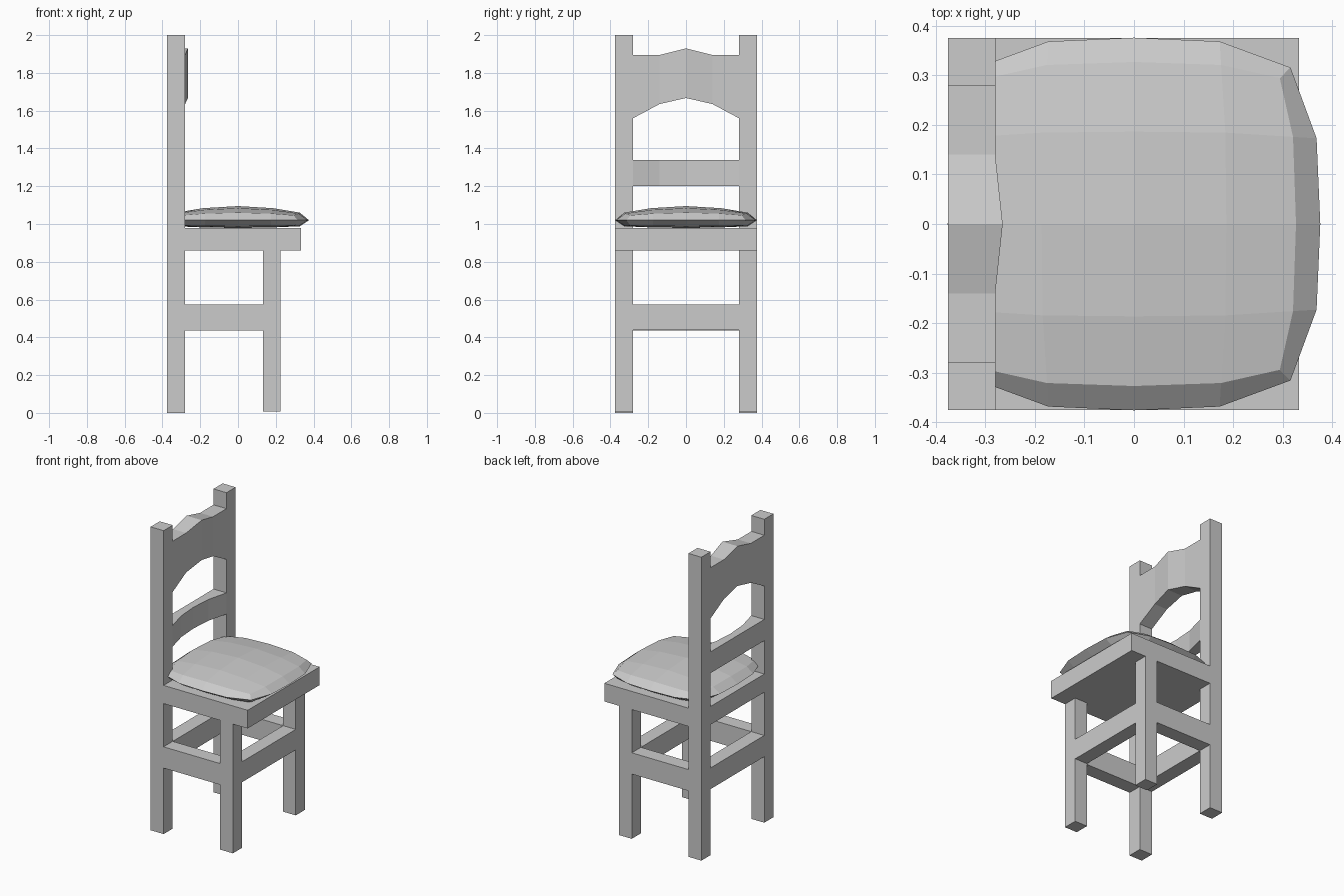
import bpy, bmesh

if "Cube" in bpy.data.objects:
    bpy.data.objects.remove(bpy.data.objects["Cube"], do_unlink=True)

grey = bpy.data.materials.new("plain grey")
grey.use_nodes = True
GREY = (0.6, 0.6, 0.6, 1)
grey.diffuse_color = GREY
grey.node_tree.nodes["Principled BSDF"].inputs["Base Color"].default_value = GREY


def finish(name, bm):
    bmesh.ops.recalc_face_normals(bm, faces=bm.faces)
    mesh = bpy.data.meshes.new(name)
    bm.to_mesh(mesh)
    bm.free()
    mesh.materials.append(grey)
    obj = bpy.data.objects.new(name, mesh)
    bpy.context.collection.objects.link(obj)
    return obj


def box(name, x, y, z):
    bm = bmesh.new()
    bmesh.ops.create_cube(bm, size=1)
    for v in bm.verts:
        v.co = [(r[0] + r[1]) / 2 + c * (r[1] - r[0]) for r, c in zip((x, y, z), v.co)]
    return finish(name, bm)


def back_slat(name, back, sections):
    """Crosswise slat lofted through (y, front x, bottom z, top z) sections."""
    bm = bmesh.new()
    loops = []
    for y, front, low, high in sections:
        corners = ((back, low), (front, low), (front, high), (back, high))
        loops.append([bm.verts.new((x, y, z)) for x, z in corners])
    for a, b in zip(loops, loops[1:]):
        for i in range(4):
            j = (i + 1) % 4
            bm.faces.new((a[i], a[j], b[j], b[i]))
    bm.faces.new(loops[0])
    bm.faces.new(loops[-1])
    return finish(name, bm)


def mirrored(half):
    """Complete a half list of sections that ends at the centre."""
    return half + [(-s[0], *s[1:]) for s in reversed(half[:-1])]


BACK, POST, SIDE, INNER = -0.375, -0.28, 0.375, 0.28
LEG = (0.133, 0.225)

# Posts, legs and side stretchers
for side, s in (("right", -1), ("left", 1)):
    y = sorted((s * INNER, s * SIDE))
    box(f"{side}_back_post", (BACK, POST), y, (0, 2))
    box(f"{side}_front_leg", LEG, y, (0.008, 0.86))
    box(f"{side}_stretcher", (POST, LEG[0]), y, (0.435, 0.575))

# Cross stretchers and seat
box("front_stretcher", LEG, (-INNER, INNER), (0.44, 0.575))
box("back_stretcher", (BACK, POST), (-INNER, INNER), (0.435, 0.575))
box("seat", (BACK, 0.333), (-SIDE, SIDE), (0.86, 0.98))

# Back slats
back_slat("top_slat", BACK, mirrored([
    (-INNER, POST, 1.56, 1.895), (-0.14, POST, 1.635, 1.895), (0, -0.265, 1.667, 1.93)]))
back_slat("middle_slat", BACK, mirrored([
    (-INNER, POST, 1.2, 1.34), (-0.14, -0.315, 1.2, 1.34), (0, -0.325, 1.2, 1.34)]))

# Cushion: domed top, flatter underside, wider seam between them
STEPS = (-1, -0.57, 0, 0.57, 1)


def outline(u, v, radius, rounding):
    return (radius * u * (1 - rounding * abs(u * v ** 3)),
            radius * v * (1 - rounding * abs(v * u ** 3)))


bm = bmesh.new()
for centre_z, drop in ((1.095, 0.035), (0.979, -0.009)):
    grid, seam = {}, {}
    for i, u in enumerate(STEPS):
        for j, v in enumerate(STEPS):
            z = centre_z - drop * (u * u + v * v - 0.6 * u * u * v * v)
            grid[i, j] = bm.verts.new((*outline(u, v, 0.327, 0.1), z))
            if max(abs(u), abs(v)) == 1:
                ring = tuple(0.5 * (n > 0) - 0.5 * (n < 0) if 0 < abs(n) < 1 else n for n in (u, v))
                seam[i, j] = bm.verts.new((*outline(*ring, 0.376, 0.16), 1.02))
    for i in range(4):
        for j in range(4):
            bm.faces.new([grid[k] for k in ((i, j), (i + 1, j), (i + 1, j + 1), (i, j + 1))])
        for a, b in (((i, 0), (i + 1, 0)), ((i, 4), (i + 1, 4)),
                     ((0, i), (0, i + 1)), ((4, i), (4, i + 1))):
            bm.faces.new((grid[a], grid[b], seam[b], seam[a]))
bmesh.ops.remove_doubles(bm, verts=bm.verts, dist=0.0005)
finish("cushion", bm)
